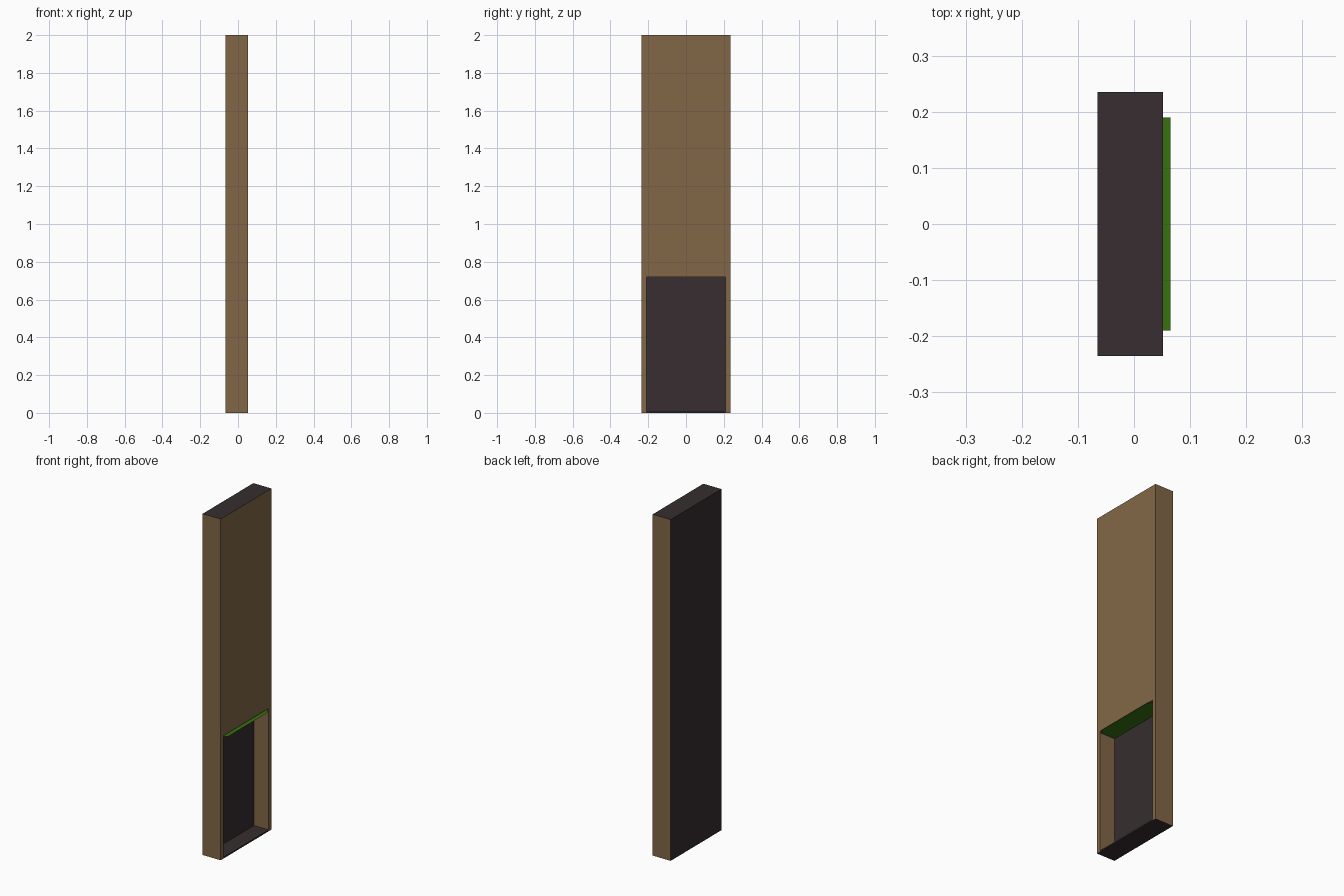
import bpy
import bmesh

if "Cube" in bpy.data.objects:
    bpy.data.objects.remove(bpy.data.objects["Cube"])


def material(name, rgb):
    m = bpy.data.materials.new(name)
    m.diffuse_color = (*rgb, 1.0)
    m.use_nodes = True
    m.node_tree.nodes["Principled BSDF"].inputs["Base Color"].default_value = m.diffuse_color
    return m


brown = material("wood_brown", (0.222, 0.136, 0.063))
dark = material("dark_panel", (0.038, 0.027, 0.029))
green = material("leaf_green", (0.038, 0.165, 0.005))


def box(name, lo, hi, *mats):
    """Axis-aligned box between two corners."""
    bm = bmesh.new()
    bmesh.ops.create_cube(bm, size=1)
    for v in bm.verts:
        v.co = [lo[i] + (v.co[i] + 0.5) * (hi[i] - lo[i]) for i in range(3)]
    me = bpy.data.meshes.new(name)
    bm.to_mesh(me)
    bm.free()
    for m in mats:
        me.materials.append(m)
    ob = bpy.data.objects.new(name, me)
    bpy.context.collection.objects.link(ob)
    return ob


BACK, FRONT, HALF = -0.065, 0.052, 0.235
REC_BACK, REC_HALF, REC_TOP = -0.044, 0.21, 0.72

# Tall cabinet body with an open recess cut into its lower front
body = box("cabinet_body", (BACK, -HALF, 0), (FRONT, HALF, 2), brown, dark)
cutter = box("recess_cutter", (REC_BACK, -REC_HALF, -0.1),
             (FRONT + 0.1, REC_HALF, REC_TOP), brown)
cutter.hide_render = True
mod = body.modifiers.new("recess", 'BOOLEAN')
mod.operation = 'DIFFERENCE'
mod.solver = 'EXACT'
mod.object = cutter
bpy.context.view_layer.objects.active = body
bpy.ops.object.modifier_apply(modifier=mod.name)
bpy.data.objects.remove(cutter)

# Dark top, bottom, back and recess back; brown front, sides and recess walls
for p in body.data.polygons:
    c, n = p.center, p.normal
    is_end = abs(n.z) > 0.5 and (c.z > 1.9 or c.z < 0.01)
    is_back = n.x < -0.5 or (n.x > 0.5 and c.x < 0)
    p.material_index = 1 if is_end or is_back else 0

# Dark floor of the recess
box("recess_floor", (REC_BACK, -REC_HALF, 0), (FRONT, REC_HALF, 0.008), dark)

# Thin green sheet under the recess ceiling with a narrower lip sticking out
bm = bmesh.new()
half = [(REC_BACK, REC_HALF), (FRONT, REC_HALF), (FRONT, 0.19), (0.065, 0.19)]
outline = [(x, -y) for x, y in half] + [(x, y) for x, y in reversed(half)]
bm.faces.new([bm.verts.new((x, y, 0.71)) for x, y in outline])
me = bpy.data.meshes.new("green_shelf_sheet")
bm.to_mesh(me)
bm.free()
me.materials.append(green)
bpy.context.collection.objects.link(bpy.data.objects.new("green_shelf_sheet", me))
